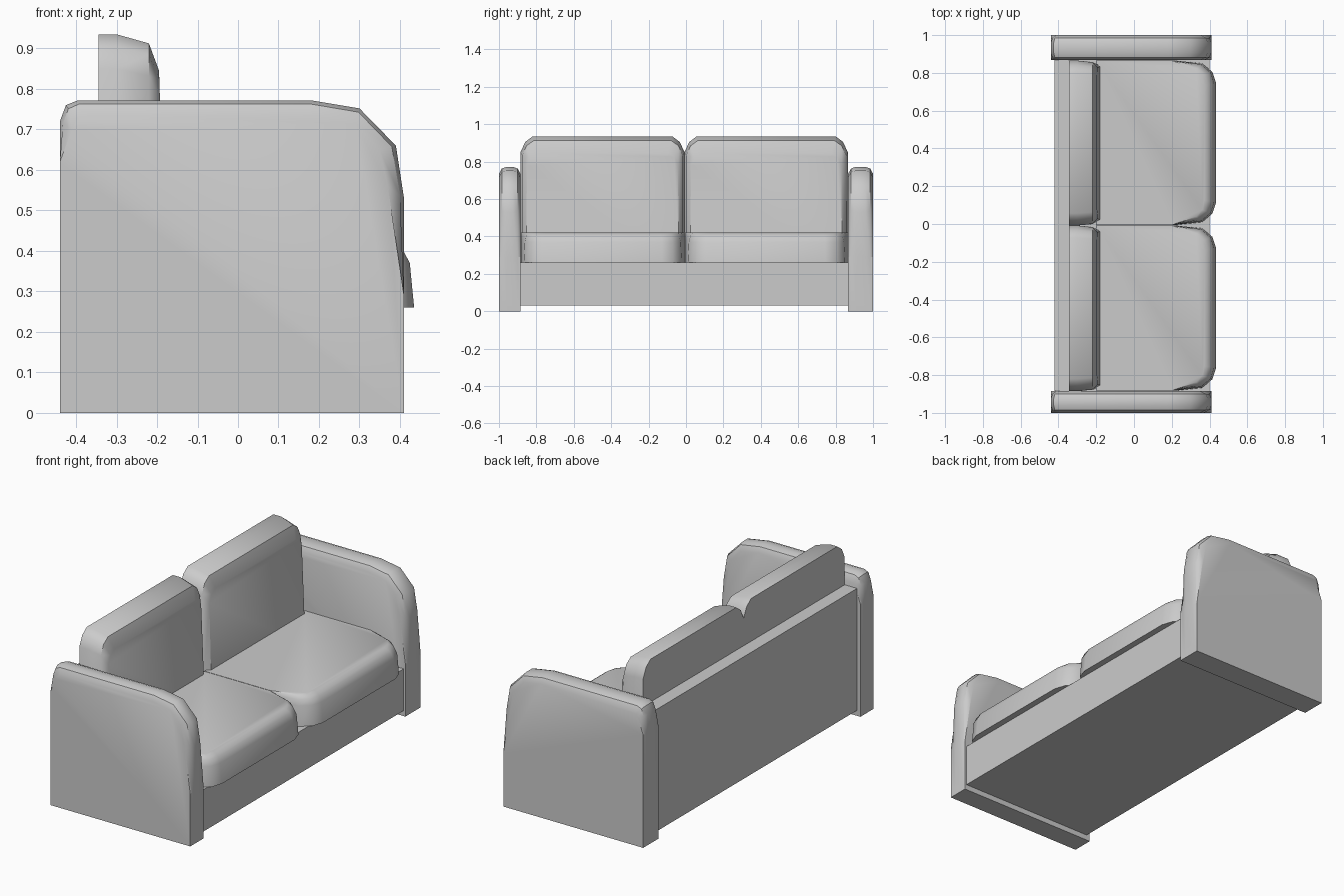
import bpy, bmesh, math

cube = bpy.data.objects.get("Cube")
if cube:
    bpy.data.objects.remove(cube, do_unlink=True)

GREY = (0.6, 0.6, 0.6, 1)
fabric = bpy.data.materials.new("grey_fabric")
fabric.use_nodes = True
fabric.diffuse_color = GREY
fabric.node_tree.nodes["Principled BSDF"].inputs["Base Color"].default_value = GREY


def loft(name, outer, inner, levels, place, smooth=True):
    """Skin rings blended between two outlines; levels are (depth, blend)."""
    bm = bmesh.new()
    rings = []
    for depth, t in levels:
        ring = []
        for (a, b), (c, d) in zip(outer, inner):
            ring.append(bm.verts.new(place(c + (a - c) * t, d + (b - d) * t, depth)))
        rings.append(ring)
    n = len(outer)
    for lower, upper in zip(rings, rings[1:]):
        for i in range(n):
            j = (i + 1) % n
            bm.faces.new((lower[i], lower[j], upper[j], upper[i]))
    bm.faces.new(rings[0])
    bm.faces.new(rings[-1])
    bmesh.ops.recalc_face_normals(bm, faces=bm.faces)
    mesh = bpy.data.meshes.new(name)
    bm.to_mesh(mesh)
    bm.free()
    mesh.materials.append(fabric)
    obj = bpy.data.objects.new(name, mesh)
    bpy.context.collection.objects.link(obj)
    if smooth:
        bpy.ops.object.select_all(action='DESELECT')
        obj.select_set(True)
        bpy.context.view_layer.objects.active = obj
        bpy.ops.object.shade_smooth_by_angle(angle=math.radians(40))
    return obj


def side_profile(x, z, y):
    return (x, y, z)


# Base and back panel as one L-shaped frame
frame = [(-.42, .03), (.40, .03), (.40, .26), (-.345, .26), (-.345, .70), (-.42, .70)]
loft("base_frame", frame, frame, [(-.885, 1), (.867, 1)], side_profile, False)

# Armrests with a padded rim
rim = [(-.44, 0), (-.44, .62), (-.44, .72), (-.425, .76), (-.395, .772), (.18, .772),
       (.30, .752), (.39, .66), (.41, .53), (.41, .29), (.41, 0)]
face = [(-.44, 0), (-.44, .62), (-.41, .70), (-.40, .725), (-.385, .735), (.18, .735),
        (.29, .715), (.35, .65), (.37, .56), (.41, .29), (.41, 0)]
for name, y0, y1 in (("right_arm", -1, -.885), ("left_arm", .867, 1)):
    levels = [(y0, 0), (y0 + .015, .75), (y0 + .04, 1),
              (y1 - .04, 1), (y1 - .015, .75), (y1, 0)]
    loft(name, rim, face, levels, side_profile)


# Cushions, each spanning between two y positions
def mirrored(half, y0, y1):
    """Points (inset from side, other) turned into a closed outline."""
    return [(y0 + s, v) for s, v in half] + [(y1 - s, v) for s, v in reversed(half)]


def back_place(y, z, x):
    # the front face leans forward towards its foot
    lean = .02 * max(0, .84 - z) / .58 if x > -.21 else 0
    return (x + lean, y, z)


def seat_place(y, x, z):
    return (x, y, z)


back_outer = [(0, .26), (0, .85), (.025, .905), (.065, .935)]
back_inner = [(.03, .26), (.035, .78), (.055, .825), (.09, .845)]
back_levels = [(-.345, 1), (-.30, 1), (-.22, .75), (-.195, 0)]

seat_outer = [(0, -.20), (0, .22), (.015, .36), (.06, .415), (.12, .435)]
seat_inner = [(0, -.20), (0, .20), (.045, .33), (.08, .362), (.13, .372)]
seat_levels = [(.26, 1), (.37, .83), (.40, .58), (.414, .28), (.42, 0)]

for side, y0, y1 in (("right", -.885, -.008), ("left", -.008, .865)):
    loft(side + "_back_cushion", mirrored(back_outer, y0, y1),
         mirrored(back_inner, y0, y1), back_levels, back_place)
    loft(side + "_seat_cushion", mirrored(seat_outer, y0 + .003, y1),
         mirrored(seat_inner, y0 + .003, y1), seat_levels, seat_place)
